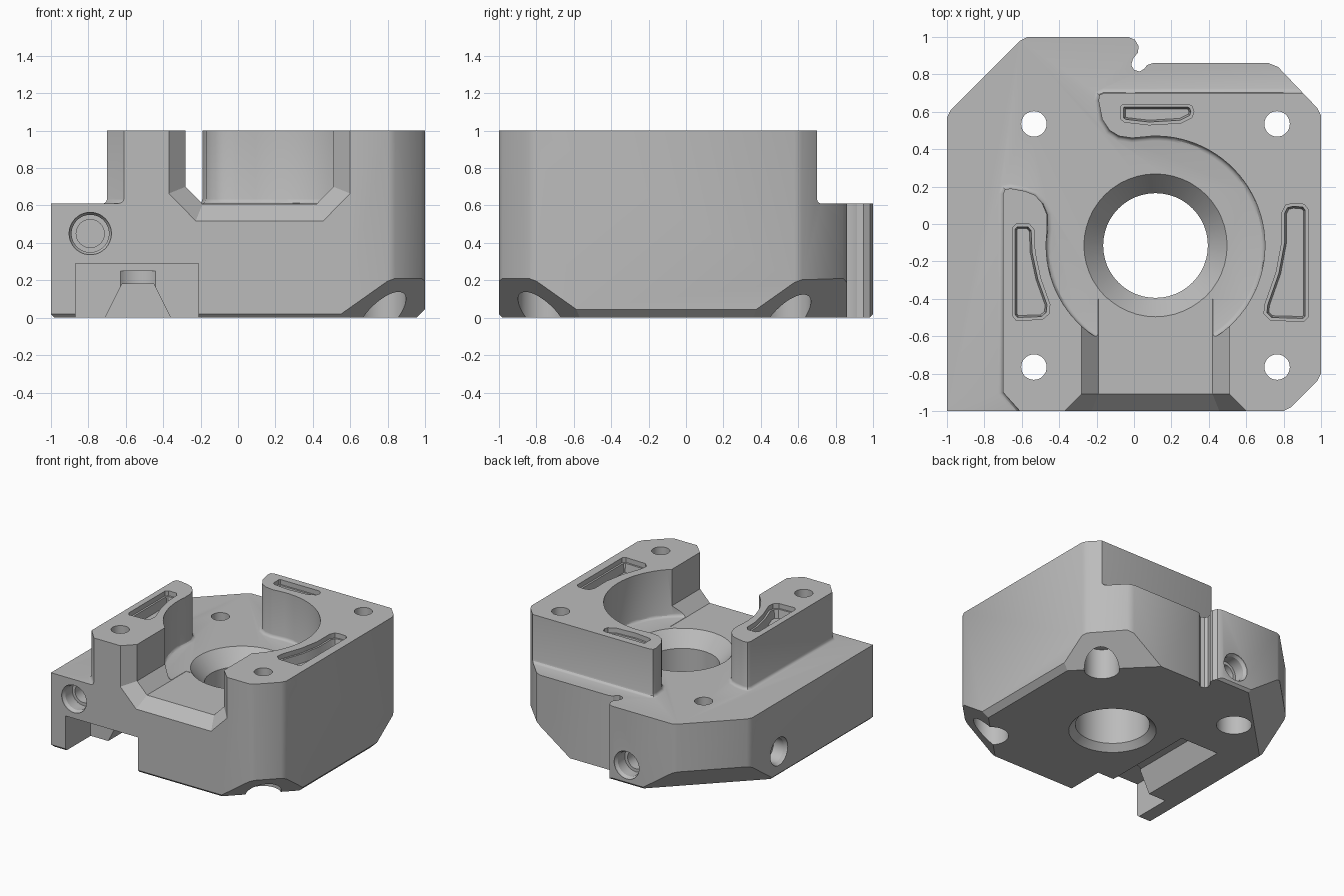
import bpy, bmesh, math
from mathutils import Vector, Matrix

cube = bpy.data.objects.get("Cube")
if cube:
    bpy.data.objects.remove(cube, do_unlink=True)

grey = bpy.data.materials.new("Plain grey")
grey.use_nodes = True
COLOUR = (0.5, 0.5, 0.5, 1)
grey.diffuse_color = COLOUR
grey.node_tree.nodes["Principled BSDF"].inputs["Base Color"].default_value = COLOUR


def loft(rings):
    """Closed bmesh solid through matching rings of points."""
    bm = bmesh.new()
    loops = [[bm.verts.new(p) for p in ring] for ring in rings]
    n = len(loops[0])
    for a, b in zip(loops, loops[1:]):
        for i in range(n):
            j = (i + 1) % n
            bm.faces.new((a[i], a[j], b[j], b[i]))
    bm.faces.new(loops[0])
    bm.faces.new(loops[-1])
    bmesh.ops.recalc_face_normals(bm, faces=bm.faces)
    return bm


def prism(outline, low, high):
    return loft([[(x, y, z) for x, y in outline] for z in (low, high)])


def lathe(profile, place, turn=Matrix()):
    """Round solid from (height, radius) pairs, turned and moved into place."""
    steps = [math.tau * i / 48 for i in range(48)]
    bm = loft([[(r * math.cos(a), r * math.sin(a), h) for a in steps] for h, r in profile])
    bm.transform(Matrix.Translation(place) @ turn)
    return bm


def make_object(name, bm):
    mesh = bpy.data.meshes.new(name)
    bm.to_mesh(mesh)
    bm.free()
    mesh.materials.append(grey)
    obj = bpy.data.objects.new(name, mesh)
    bpy.context.scene.collection.objects.link(obj)
    return obj


def bottom_face(bm):
    return min(bm.faces, key=lambda f: f.calc_center_median().z)


def cut(body, name, bm):
    cutter = make_object(name, bm)
    cutter.hide_render = True
    mod = body.modifiers.new(name, 'BOOLEAN')
    mod.operation = 'DIFFERENCE'
    mod.solver = 'EXACT'
    mod.object = cutter
    bpy.context.view_layer.objects.active = body
    bpy.ops.object.modifier_apply(modifier=mod.name)
    bpy.data.objects.remove(cutter, do_unlink=True)


# Block outline with the notch in the back edge
outline = [(-1, -1), (0.8, -1), (0.84, -0.98), (0.98, -0.84), (1, -0.8),
           (1, 0.58), (0.98, 0.62), (0.77, 0.84), (0.72, 0.86), (0.1, 0.86),
           (0.07, 0.85), (0.055, 0.83), (0.03, 0.815), (0, 0.825), (-0.015, 0.85),
           (-0.005, 0.885), (0.02, 0.915), (0.025, 0.95), (0.005, 0.985), (-0.03, 1),
           (-0.57, 1), (-0.61, 0.98), (-0.98, 0.61), (-1, 0.57)]
block = prism(outline, 0, 1)

# Sloped corner facets and small chamfers along the bottom edges
planes = [((sx * s / 2, sy * s / 2, 0.21), (sx, sy, -math.sqrt(2)))
          for sx, sy, s in ((1, -1, 1.82), (1, 1, 1.61), (-1, 1, 1.58))]
planes += [((1, 0, 0.045), (1, 0, -1)), ((-1, 0, 0.02), (-1, 0, -1)),
           ((0, -1, 0.02), (0, -1, -1)), ((0, 1, 0.02), (0, 1, -1))]
for point, normal in planes:
    geom = block.verts[:] + block.edges[:] + block.faces[:]
    done = bmesh.ops.bisect_plane(block, geom=geom, plane_co=point,
                                  plane_no=Vector(normal), clear_outer=True)
    edges = [e for e in done["geom_cut"] if isinstance(e, bmesh.types.BMEdge)]
    bmesh.ops.edgeloop_fill(block, edges=edges)
bmesh.ops.recalc_face_normals(block, faces=block.faces)
body = make_object("mount_block", block)

# Round chamber and the open ledge beside it, with a filleted floor
CX, CY, R, FLOOR = 0.115, -0.115, 0.585, 0.61
arc = [(CX + R * math.cos(math.radians(a)), CY + R * math.sin(math.radians(a)))
       for a in range(92, -192, -4)]
ledge = [(1.2, 1.2), (1.2, 0.7), (-0.16, 0.7), (-0.185, 0.69), (-0.19, 0.66),
         (-0.17, 0.56), (-0.13, 0.5), (-0.08, 0.47), (-0.01, 0.46)] + arc
ledge += [(-0.465, 0.05), (-0.49, 0.11), (-0.53, 0.155), (-0.58, 0.175), (-0.66, 0.19),
          (-0.69, 0.185), (-0.7, 0.16), (-0.7, -0.9), (-0.61, -1), (-0.52, -1.1),
          (-1.2, -1.1), (-1.2, 1.2)]
chamber = prism(ledge, FLOOR, 1.1)
bmesh.ops.bevel(chamber, geom=bottom_face(chamber).edges[:], offset=0.025,
                offset_type='OFFSET', segments=3, profile=0.5, affect='EDGES')
cut(body, "chamber_cutter", chamber)


# Front channel that flares at its mouth
def channel_ring(y, d):
    half = [(0.395 + d, 1.1), (0.395 + d, 0.7 - 0.4 * d), (0.305 + 0.4 * d, 0.608 - d)]
    points = half + [(-x, z) for x, z in reversed(half)]
    return [(CX + x, y, z) for x, z in points]


cut(body, "channel_cutter", loft([channel_ring(-0.4, 0), channel_ring(-0.91, 0),
                                  channel_ring(-1.09, 0.18)]))

# Central bore with a wide countersink
cut(body, "bore_cutter", lathe([(-0.05, 0.38), (0.05, 0.28), (0.49, 0.28), (0.63, 0.4)],
                               (CX, CY, 0)))

# Four screw holes with counterbores below
for dx in (-0.65, 0.65):
    for dy in (-0.65, 0.65):
        cut(body, "screw_cutter", lathe([(-0.1, 0.133), (0.25, 0.133), (0.25, 0.068),
                                         (1.1, 0.068)], (CX + dx, CY + dy, 0)))

# Round side ports: front, back and right side
port = [(-0.05, 0.113), (0.01, 0.113), (0.03, 0.1), (0.12, 0.1), (0.12, 0.075), (0.3, 0.075)]
for place, turn in (((-0.79, -1, 0.45), Matrix.Rotation(-math.pi / 2, 4, 'X')),
                    ((-0.16, 1, 0.16), Matrix.Rotation(math.pi / 2, 4, 'X')),
                    ((-1, 0.22, 0.2), Matrix.Rotation(math.pi / 2, 4, 'Y'))):
    cut(body, "port_cutter", lathe(port, place, turn))

# Square slot under the front and the tapered groove behind it
cut(body, "slot_cutter", prism([(-0.87, -1.1), (-0.21, -1.1), (-0.21, -0.67),
                                (-0.87, -0.67)], -0.1, 0.29))
taper = [(-0.76, -0.1), (-0.31, -0.1), (-0.45, 0.18), (-0.62, 0.18)]
cut(body, "groove_cutter", loft([[(x, y, z) for x, z in taper] for y in (-0.8, 0.13)]))

# Stepped pockets in the top faces
pockets = [
    [(-0.07, 0.63), (-0.07, 0.56), (-0.05, 0.545), (0.08, 0.53), (0.25, 0.54),
     (0.31, 0.57), (0.32, 0.6), (0.31, 0.63), (0.29, 0.64), (-0.06, 0.64)],
    [(-0.65, -0.02), (-0.63, 0), (-0.56, 0), (-0.535, -0.03), (-0.53, -0.15), (-0.5, -0.29),
     (-0.45, -0.43), (-0.455, -0.48), (-0.49, -0.51), (-0.63, -0.515), (-0.65, -0.49)],
    [(0.79, 0.06), (0.81, 0.1), (0.85, 0.11), (0.91, 0.105), (0.93, 0.08), (0.93, -0.5),
     (0.91, -0.52), (0.73, -0.515), (0.695, -0.48), (0.7, -0.43), (0.76, -0.26),
     (0.79, -0.1)]]
for shape in pockets:
    bm = prism(shape, 0.96, 1.1)
    for thickness, depth in ((0.015, 0), (0.01, 0.07)):
        bmesh.ops.inset_region(bm, faces=[bottom_face(bm)], thickness=thickness,
                               depth=depth, use_even_offset=True)
    cut(body, "pocket_cutter", bm)

# Smooth the round walls and keep the machined edges crisp
bpy.ops.object.select_all(action='DESELECT')
body.select_set(True)
bpy.context.view_layer.objects.active = body
bpy.ops.object.shade_smooth_by_angle(angle=math.radians(30))
